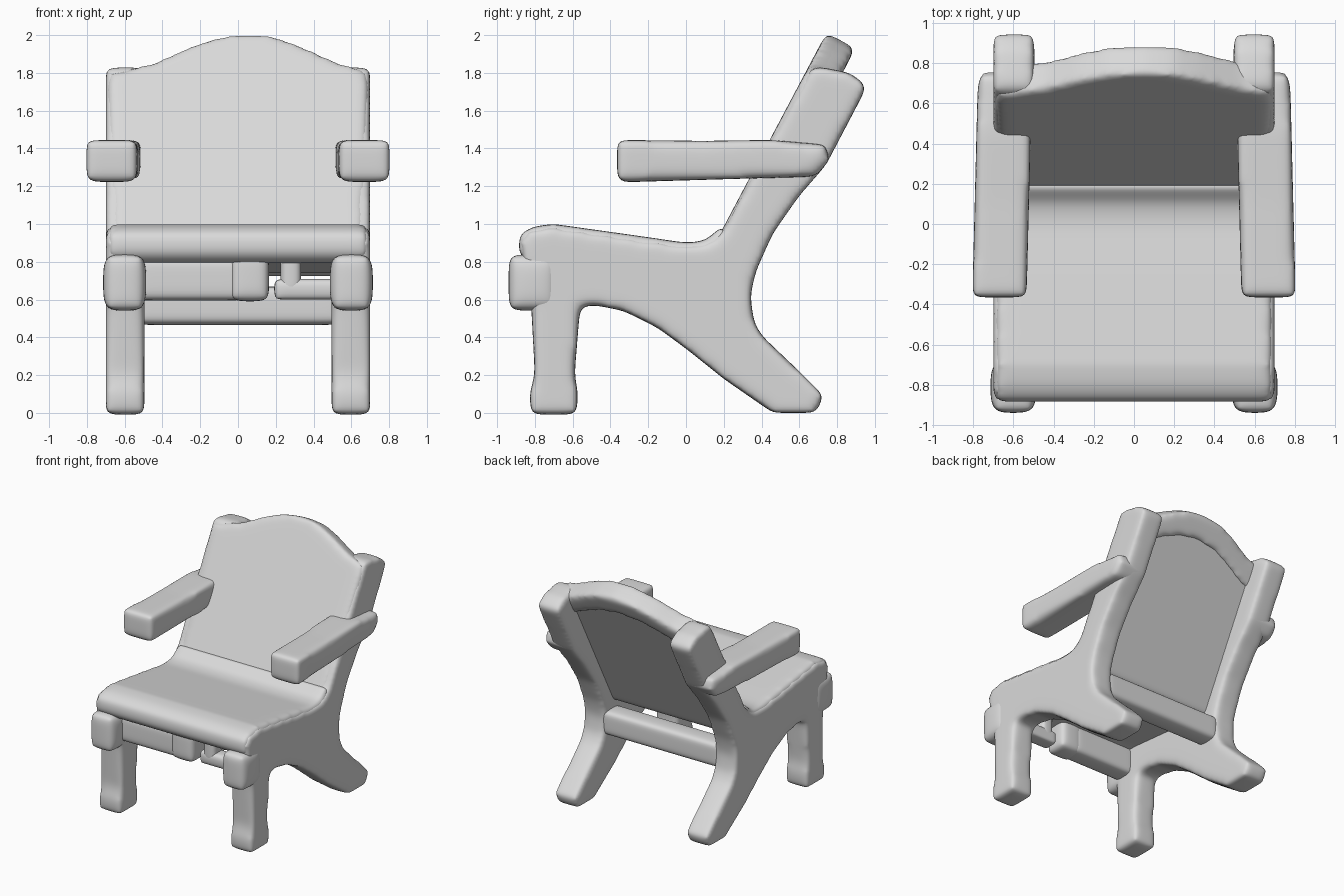
import bpy
import bmesh
from mathutils import Vector

cube = bpy.data.objects.get("Cube")
if cube:
    bpy.data.objects.remove(cube)

# One plain grey for the whole chair
GREY = (0.7, 0.7, 0.7, 1)
grey = bpy.data.materials.new("plain_grey")
grey.use_nodes = True
grey.diffuse_color = GREY
shader = next(n for n in grey.node_tree.nodes if n.type == 'BSDF_PRINCIPLED')
shader.inputs["Base Color"].default_value = GREY
shader.inputs["Roughness"].default_value = 0.7


def finish(name, bm, rounding):
    """Turn a bmesh into a softly rounded, worn-looking part."""
    bmesh.ops.recalc_face_normals(bm, faces=bm.faces)
    mesh = bpy.data.meshes.new(name)
    bm.to_mesh(mesh)
    bm.free()
    mesh.materials.append(grey)
    obj = bpy.data.objects.new(name, mesh)
    bpy.context.scene.collection.objects.link(obj)
    remesh = obj.modifiers.new("remesh", 'REMESH')
    remesh.mode = 'VOXEL'
    remesh.voxel_size = 0.02
    remesh.use_smooth_shade = True
    soften = obj.modifiers.new("soften", 'SMOOTH')
    soften.factor = 0.5
    soften.iterations = rounding


def prism(name, outline, place, lo, hi, rounding=28):
    """Extrude an outline from lo to hi; place maps (a, b, depth) to a point."""
    bm = bmesh.new()
    ends = [[bm.verts.new(place(a, b, d)) for a, b in outline] for d in (lo, hi)]
    bm.faces.new(ends[0])
    bm.faces.new(reversed(ends[1]))
    for i in range(len(outline)):
        j = (i + 1) % len(outline)
        bm.faces.new((ends[0][i], ends[0][j], ends[1][j], ends[1][i]))
    finish(name, bm, rounding)


def block(name, lo, hi, rounding=28):
    """Rounded box between two corners."""
    lo, hi = Vector(lo), Vector(hi)
    bm = bmesh.new()
    bmesh.ops.create_cube(bm, size=1)
    bmesh.ops.scale(bm, vec=hi - lo, verts=bm.verts)
    bmesh.ops.translate(bm, vec=(lo + hi) / 2, verts=bm.verts)
    finish(name, bm, rounding)


def side_place(y, z, x):
    return (x, y, z)


def back_place(x, z, depth):
    # leaning plane of the backrest, depth measured square to it
    return (x, 0.17 + 0.53 * (z - 0.93) + 0.883 * depth, z - 0.468 * depth)


# Side frame outline: front leg, raking rear leg, back post, seat rail
frame_outline = [
    (-0.82, -0.01), (-0.58, -0.01), (-0.57, 0.1), (-0.59, 0.2), (-0.56, 0.57),
    (-0.48, 0.57), (-0.33, 0.54), (-0.15, 0.45), (0, 0.34), (0.2, 0.18),
    (0.46, 0), (0.69, 0), (0.73, 0.09), (0.6, 0.22), (0.4, 0.41),
    (0.36, 0.48), (0.34, 0.62), (0.37, 0.75), (0.46, 0.95), (0.6, 1.15),
    (0.74, 1.31), (0.96, 1.73), (0.87, 1.8), (0.67, 1.84), (0.43, 1.41),
    (0.295, 1.15), (0.2, 0.97), (0.12, 0.9), (0, 0.885), (-0.2, 0.91),
    (-0.7, 0.985), (-0.84, 0.97), (-0.88, 0.9), (-0.86, 0.8), (-0.82, 0.57),
    (-0.8, 0.2), (-0.83, 0.1)]

# Armrest outline seen from the side
arm_outline = [
    (-0.365, 1.22), (-0.365, 1.445), (0.1, 1.44), (0.45, 1.445),
    (0.74, 1.42), (0.76, 1.34), (0.69, 1.25), (0.3, 1.24)]


def arm_place(side):
    return lambda y, z, x: (side * (x - 0.025 * y), y, z)


for side, label in ((1, "left"), (-1, "right")):
    prism(label + "_side_frame", frame_outline, side_place,
          *sorted((side * 0.495, side * 0.7)))
    prism(label + "_armrest", arm_outline, arm_place(side), 0.525, 0.795)
    # Rounded knob on the top of the front leg
    block(label + "_leg_knob", (side * 0.6 - 0.115, -0.94, 0.54),
          (side * 0.6 + 0.115, -0.68, 0.84), 65)

# Seat slab with a thick rolled front edge
seat_outline = [
    (-0.89, 0.85), (-0.88, 0.95), (-0.8, 0.99), (-0.7, 1.0), (-0.45, 0.965),
    (-0.2, 0.93), (0, 0.9), (0.1, 0.91), (0.18, 0.98), (0.26, 0.95),
    (0.16, 0.74), (0, 0.74), (-0.6, 0.8), (-0.83, 0.79)]
prism("seat", seat_outline, side_place, -0.69, 0.69)

# Backrest: a leaning panel with an arched, slightly thicker top rail
arch = [(0.7, 1.8), (0.67, 1.825), (0.54, 1.86), (0.44, 1.905), (0.325, 1.955),
        (0.2, 2.0), (0.05, 2.015), (-0.125, 1.995), (-0.28, 1.94),
        (-0.44, 1.865), (-0.6, 1.825), (-0.68, 1.81), (-0.7, 1.79)]
panel_outline = arch + [(-0.685, 1.3), (-0.66, 0.78), (0.66, 0.78), (0.685, 1.3)]
prism("back_panel", panel_outline, back_place, 0, 0.15)
rail_outline = arch + [(x * 0.98, z - 0.17) for x, z in reversed(arch)]
prism("back_top_rail", rail_outline, back_place, 0.01, 0.175)

# Rear stretcher between the side frames
block("rear_stretcher", (-0.55, 0.16, 0.465), (0.55, 0.34, 0.67))

# Broken front apron: long stump, then a short worn remnant
block("front_apron", (-0.56, -0.81, 0.595), (0.05, -0.63, 0.83))
block("apron_broken_end", (-0.04, -0.83, 0.59), (0.165, -0.63, 0.86), 35)
block("apron_remnant", (0.19, -0.79, 0.6), (0.58, -0.66, 0.71), 15)
block("apron_splinter", (0.225, -0.79, 0.62), (0.335, -0.66, 0.87), 12)
